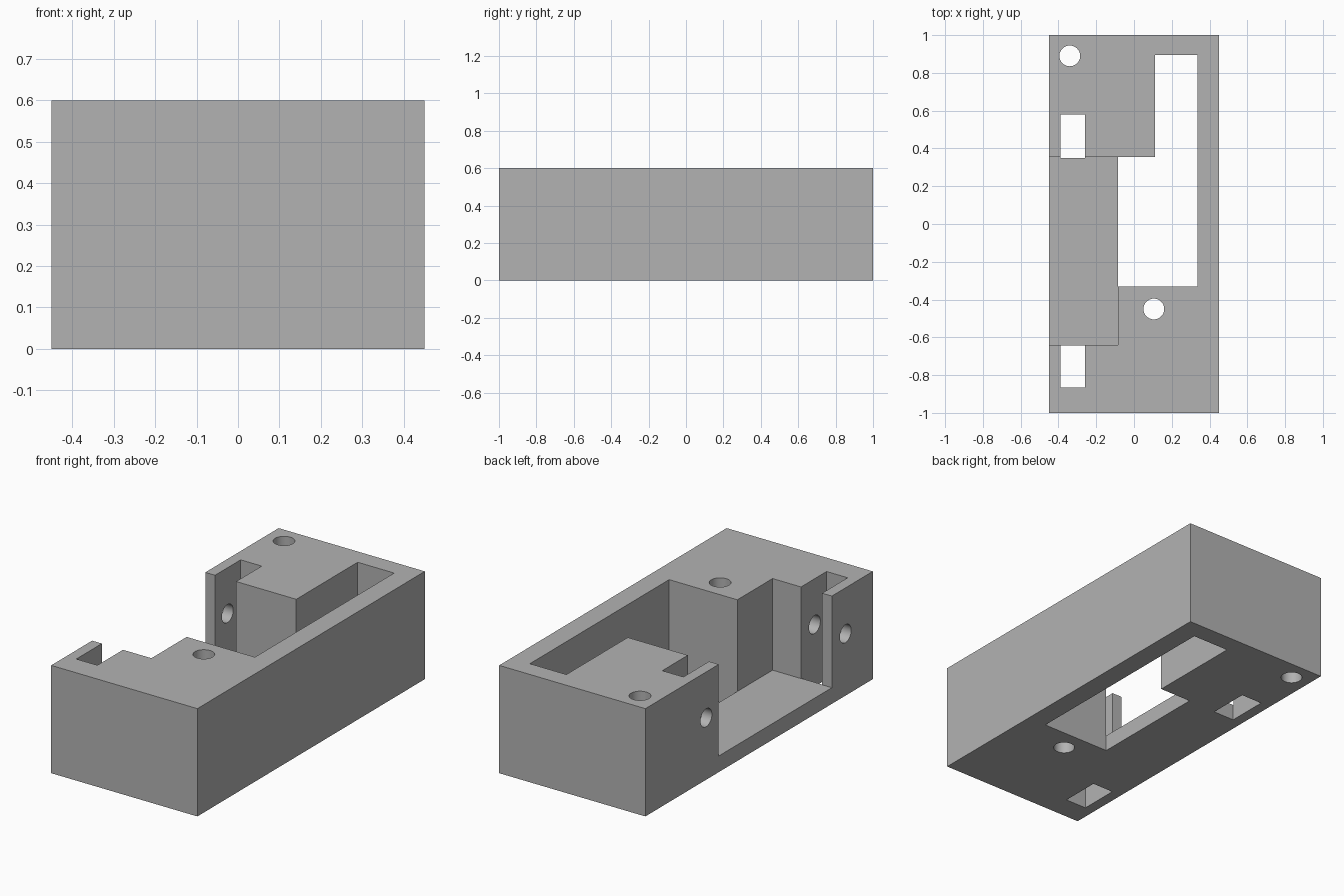
import bpy, bmesh, math
from mathutils import Matrix

cube = bpy.data.objects.get("Cube")
if cube:
    bpy.data.objects.remove(cube, do_unlink=True)

HEIGHT, FLOOR = 0.6, 0.09
HALF_W, HALF_L = 0.45, 1.0

grey = bpy.data.materials.new("plain grey")
grey.use_nodes = True
grey.diffuse_color = (0.45, 0.45, 0.45, 1)
grey.node_tree.nodes["Principled BSDF"].inputs["Base Color"].default_value = grey.diffuse_color


def add_object(name, bm):
    bmesh.ops.recalc_face_normals(bm, faces=bm.faces)
    mesh = bpy.data.meshes.new(name)
    bm.to_mesh(mesh)
    bm.free()
    mesh.materials.append(grey)
    obj = bpy.data.objects.new(name, mesh)
    bpy.context.collection.objects.link(obj)
    return obj


def prism(name, outline, z0, z1):
    """Extrude a plan outline between two heights."""
    bm = bmesh.new()
    face = bm.faces.new([bm.verts.new((x, y, z0)) for x, y in outline])
    new = bmesh.ops.extrude_face_region(bm, geom=[face])["geom"]
    top = [v for v in new if isinstance(v, bmesh.types.BMVert)]
    bmesh.ops.translate(bm, verts=top, vec=(0, 0, z1 - z0))
    return add_object(name, bm)


def box(name, x0, x1, y0, y1, z0, z1):
    return prism(name, [(x0, y0), (x1, y0), (x1, y1), (x0, y1)], z0, z1)


def rod(name, centre, radius, length, along_x=False):
    bm = bmesh.new()
    turn = Matrix.Rotation(math.pi / 2 if along_x else 0, 4, 'Y')
    bmesh.ops.create_cone(bm, cap_ends=True, segments=48, radius1=radius, radius2=radius,
                          depth=length, matrix=Matrix.Translation(centre) @ turn)
    return add_object(name, bm)


# Solid block
housing = box("housing", -HALF_W, HALF_W, -HALF_L, HALF_L, 0, HEIGHT)

# Stepped opening that runs right through the block
cutters = [prism("opening_cutter", [(-0.085, -0.33), (0.335, -0.33), (0.335, 0.895),
                                    (0.11, 0.895), (0.11, 0.355), (-0.085, 0.355)], -0.1, 0.7)]

# Side recess above the floor
cutters.append(box("recess_cutter", -0.6, -0.085, -0.64, 0.355, FLOOR, 0.7))

# Slots at both ends of the recess, with cross holes for screws
for end, y0, y1, hole_y in (("front", -0.865, -0.643, -0.76), ("back", 0.35, 0.58, 0.465)):
    # the part above the floor reaches into the recess
    cutters.append(box(end + "_slot_cutter", -0.39, -0.26, y0, y1, -0.1, 0.7))
    if end == "front":
        cutters.append(box("front_slot_mouth_cutter", -0.39, -0.26, -0.7, -0.6, FLOOR, 0.7))
    cutters.append(rod(end + "_cross_hole_cutter", (-0.325, hole_y, 0.345), 0.05, 0.45, True))

# Vertical mounting holes
for x, y in ((-0.34, 0.89), (0.105, -0.45)):
    cutters.append(rod("mounting_hole_cutter", (x, y, 0.3), 0.055, 0.9))

# Cut everything, bake the result and remove the cutters
bpy.context.view_layer.objects.active = housing
for cutter in cutters:
    cutter.hide_render = True
    mod = housing.modifiers.new(cutter.name, 'BOOLEAN')
    mod.operation, mod.solver, mod.object = 'DIFFERENCE', 'EXACT', cutter
    bpy.ops.object.modifier_apply(modifier=mod.name)
for cutter in cutters:
    bpy.data.objects.remove(cutter, do_unlink=True)

bpy.ops.object.select_all(action='DESELECT')
housing.select_set(True)
bpy.ops.object.shade_smooth_by_angle(angle=math.radians(30))
